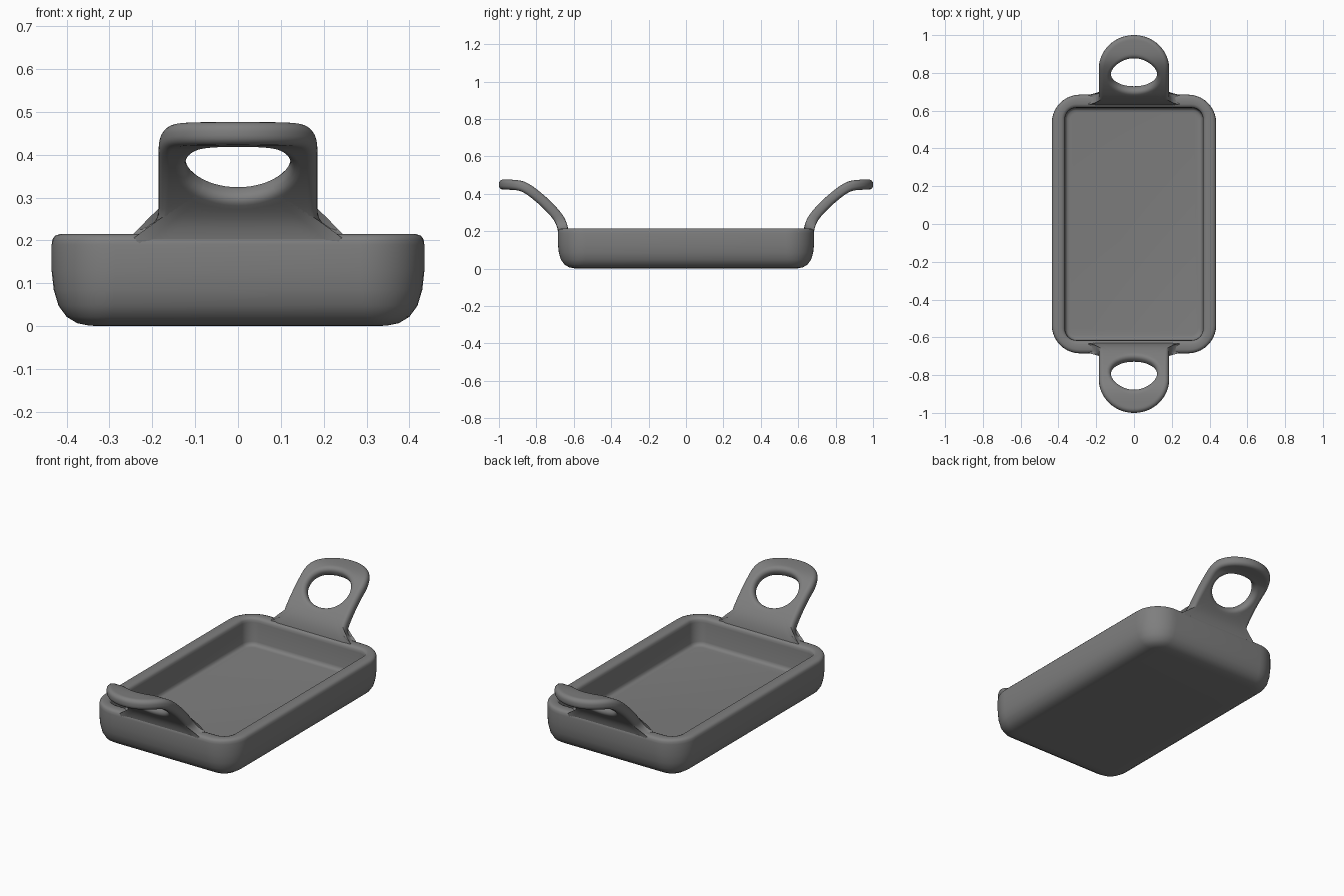
import bpy, bmesh, math
from mathutils import Vector
from mathutils.geometry import interpolate_bezier

cube = bpy.data.objects.get("Cube")
if cube:
    bpy.data.objects.remove(cube, do_unlink=True)

grey = bpy.data.materials.new("grey_ceramic")
grey.use_nodes = True
COLOUR = (0.21, 0.21, 0.21, 1)
grey.diffuse_color = COLOUR
shader = grey.node_tree.nodes["Principled BSDF"]
shader.inputs["Base Color"].default_value = COLOUR
shader.inputs["Roughness"].default_value = 0.6


def loft(name, rings, closed):
    """Skin a list of equal closed rings; cap the ends unless the loft is closed."""
    bm = bmesh.new()
    rows = [[bm.verts.new(p) for p in ring] for ring in rings]
    n = len(rows[0])
    pairs = list(zip(rows, rows[1:]))
    if closed:
        pairs.append((rows[-1], rows[0]))
    else:
        bm.faces.new(rows[0])
        bm.faces.new(rows[-1])
    for a, b in pairs:
        for i in range(n):
            j = (i + 1) % n
            bm.faces.new((a[i], a[j], b[j], b[i]))
    bmesh.ops.recalc_face_normals(bm, faces=bm.faces)
    mesh = bpy.data.meshes.new(name)
    bm.to_mesh(mesh)
    bm.free()
    mesh.materials.append(grey)
    obj = bpy.data.objects.new(name, mesh)
    bpy.context.collection.objects.link(obj)
    bpy.ops.object.select_all(action='DESELECT')
    obj.select_set(True)
    bpy.context.view_layer.objects.active = obj
    bpy.ops.object.shade_smooth_by_angle(angle=math.radians(50))
    return obj


# Tray: rounded rectangles following one wall profile (inset, height)
HALF_X, HALF_Y, CORNER, STEPS = 0.435, 0.685, 0.15, 10


def rounded_rectangle(inset, z):
    r = max(0.045, CORNER - 1.3 * inset)
    cx, cy = HALF_X - inset - r, HALF_Y - inset - r
    ring = []
    for quarter, (sx, sy) in enumerate([(1, 1), (-1, 1), (-1, -1), (1, -1)]):
        for i in range(STEPS + 1):
            a = (quarter + i / STEPS) * math.pi / 2
            ring.append((sx * cx + r * math.cos(a), sy * cy + r * math.sin(a), z))
    return ring


wall = [(0.11, 0), (0.085, 0.002), (0.06, 0.007), (0.035, 0.022), (0.016, 0.048),
        (0.005, 0.085), (0, 0.13), (0, 0.19), (0.002, 0.203), (0.008, 0.211),
        (0.02, 0.215), (0.05, 0.215), (0.062, 0.211), (0.068, 0.203), (0.07, 0.19),
        (0.071, 0.085), (0.075, 0.073), (0.083, 0.067), (0.095, 0.065)]
loft("tray", [rounded_rectangle(*p) for p in wall], False)

# Handle bend: smooth centre line in (y, z), rising from the rim
knots = [Vector(p) for p in [(0.655, 0.15), (0.655, 0.2), (0.675, 0.26), (0.72, 0.317),
                             (0.79, 0.383), (0.86, 0.433), (0.905, 0.446), (1.0, 0.45)]]
path = []
for i in range(len(knots) - 1):
    a, b = knots[i], knots[i + 1]
    ta = (b - knots[max(i - 1, 0)]).normalized()
    tb = (knots[min(i + 2, len(knots) - 1)] - a).normalized()
    reach = (b - a).length / 3
    path += interpolate_bezier(a, a + ta * reach, b - tb * reach, b, 9)[:-1]
path.append(knots[-1])
lengths = [0]
for a, b in zip(path, path[1:]):
    lengths.append(lengths[-1] + (b - a).length)
TIP = lengths[-1]


def bend(x, v, h):
    """Place a flat handle point (across, along, height) on the bent centre line."""
    i = 0
    while i < len(path) - 2 and lengths[i + 1] < v:
        i += 1
    t = (v - lengths[i]) / (lengths[i + 1] - lengths[i])
    p = path[i].lerp(path[i + 1], t)
    d = (path[min(i + 2, len(path) - 1)] - path[max(i - 1, 0)]).normalized()
    return (x, p.x - d.y * h, p.y + d.x * h)


# Flat handle outline: flared foot, straight sides, round tip
WIDTH, SHOULDER = 0.185, 0.335
side = [(0.25, 0), (0.25, 0.055), (0.225, 0.063), (0.205, 0.075), (0.192, 0.093), (0.186, 0.115)]
side += [(WIDTH, 0.14 + (SHOULDER - 0.14) * i / 6) for i in range(6)]
tip = [(WIDTH * math.cos(a), SHOULDER + (TIP - SHOULDER) * math.sin(a))
       for a in (math.pi * i / 28 for i in range(29))]
foot = [(-0.25 + 0.5 * i / 12, 0) for i in range(1, 12)]
outline = side + tip + [(-x, v) for x, v in reversed(side)] + foot

# Cross-section from the oval hole to the outline: rounded edges, flat faces
THICK, EDGE, SPANS = 0.027, 0.022, 12
section = []
for sign in (1, -1):
    curve = []
    for i in range(6):
        a = math.pi / 2 * i / 5
        curve.append((0, EDGE * (1 - math.cos(a)), sign * (THICK - EDGE + EDGE * math.sin(a))))
    curve += [(i / SPANS, EDGE * (1 - 2 * i / SPANS), sign * THICK) for i in range(1, SPANS)]
    for i in range(6):
        a = math.pi / 2 * (1 - i / 5)
        curve.append((1, -EDGE * (1 - math.cos(a)), sign * (THICK - EDGE + EDGE * math.sin(a))))
    section += curve if sign == 1 else curve[::-1]

HOLE = Vector((0, 0.287))
HOLE_X, HOLE_V = 0.123, 0.103
rings = []
for point in outline:
    outer = Vector(point)
    ray = outer - HOLE
    inner = HOLE + ray / math.hypot(ray.x / HOLE_X, ray.y / HOLE_V)
    step = (outer - inner).normalized()
    ring = []
    for f, shift, h in section:
        q = inner.lerp(outer, f) + step * shift
        ring.append(bend(q.x, q.y, h))
    rings.append(ring)

# Matching handles at both ends
loft("back_handle", rings, True)
loft("front_handle", [[(-x, -y, z) for x, y, z in ring] for ring in rings], True)
